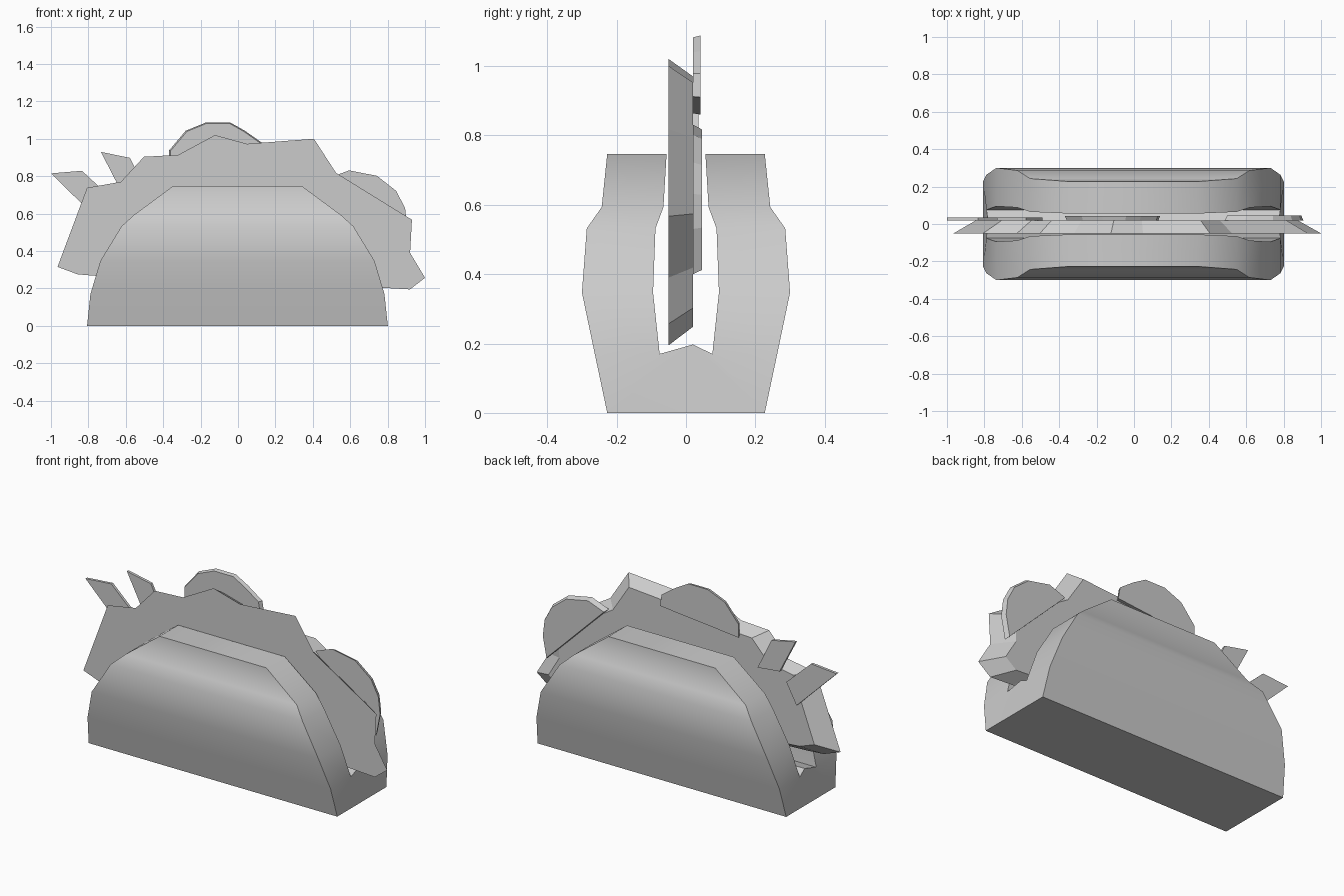
import bpy, bmesh, math

if "Cube" in bpy.data.objects:
    bpy.data.objects.remove(bpy.data.objects["Cube"])


def finish(bm, name, smooth=None):
    bmesh.ops.recalc_face_normals(bm, faces=bm.faces)
    mesh = bpy.data.meshes.new(name)
    bm.to_mesh(mesh)
    bm.free()
    ob = bpy.data.objects.new(name, mesh)
    bpy.context.collection.objects.link(ob)
    if smooth:
        bpy.ops.object.select_all(action='DESELECT')
        ob.select_set(True)
        bpy.context.view_layer.objects.active = ob
        bpy.ops.object.shade_smooth_by_angle(angle=math.radians(smooth))
    return ob


def slab(name, pts, y_front, y_back, s_front=1.0, s_back=1.0, centre=(0, 0)):
    """Flat x-z outline given thickness in y, each side scaled about a centre."""
    bm = bmesh.new()
    cx, cz = centre
    rings = []
    for y, s in ((y_front, s_front), (y_back, s_back)):
        rings.append([bm.verts.new((cx + (x - cx) * s, y, cz + (z - cz) * s)) for x, z in pts])
    a, b = rings
    bm.faces.new(a)
    bm.faces.new(b[::-1])
    n = len(pts)
    for i in range(n):
        j = (i + 1) % n
        bm.faces.new((a[i], b[i], b[j], a[j]))
    return finish(bm, name)


# Folded shell: (half length, y, z) rows from the rim down
outer = [(.345, .227, .747), (.553, .243, .593), (.62, .286, .532),
         (.733, .30, .347), (.786, .263, .17), (.804, .227, 0)]
inner = [(.345, .056, .747), (.553, .065, .593), (.62, .088, .532),
         (.733, .095, .347), (.786, .076, .17)]
ring = [(x, -y, z) for x, y, z in outer] + outer[::-1]
ring += inner + [(.778, .02, .197)] + [(x, -y, z) for x, y, z in inner[::-1]]

bm = bmesh.new()
ends = [[bm.verts.new((s * x - .003, y, z)) for x, y, z in ring] for s in (-1, 1)]
n = len(ring)
for i in range(n):
    j = (i + 1) % n
    bm.faces.new((ends[0][i], ends[0][j], ends[1][j], ends[1][i]))
caps = [(i, i + 1, 21 - i, 22 - i) for i in range(4)]
caps += [(7 + k, 8 + k, 15 - k, 16 - k) for k in range(4)]
caps += [(4, 5, 17, 18), (5, 6, 17), (6, 7, 16, 17)]
for end in ends:
    for c in caps:
        bm.faces.new([end[i] for i in c])
finish(bm, "folded_shell", 40)

# Lettuce leaf, narrower at the back
slab("lettuce", [(-.965, .315), (-.807, .738), (-.626, .77), (-.503, .904), (-.32, .914),
                 (-.123, 1.02), (.048, .973), (.406, 1.0), (.524, .818), (.93, .567),
                 (.92, .39), (1.0, .257), (.92, .195), (.78, .203), (-.754, .267),
                 (-.856, .275)], -.05, .02, s_back=.875, centre=(0, .62))

# Round slices cut by a straight chord
slab("top_slice", [(-.37, .86), (-.37, .936), (-.28, 1.043), (-.17, 1.088), (-.043, 1.088),
                   (.037, 1.043), (.128, .979), (.14, .91)], .02, .042,
     s_front=.96, centre=(-.11, .95))
slab("side_slice", [(.485, .79), (.594, .831), (.743, .802), (.845, .722), (.893, .631),
                    (.905, .53), (.88, .40)], .02, .046, s_back=.94, centre=(.72, .6))

# Shredded strips
slab("strip_outer", [(-1, .815), (-.834, .829), (-.674, .68), (-.74, .56)], .02, .036)
slab("strip_inner", [(-.733, .93), (-.578, .898), (-.488, .715), (-.63, .73)], .02, .036)
